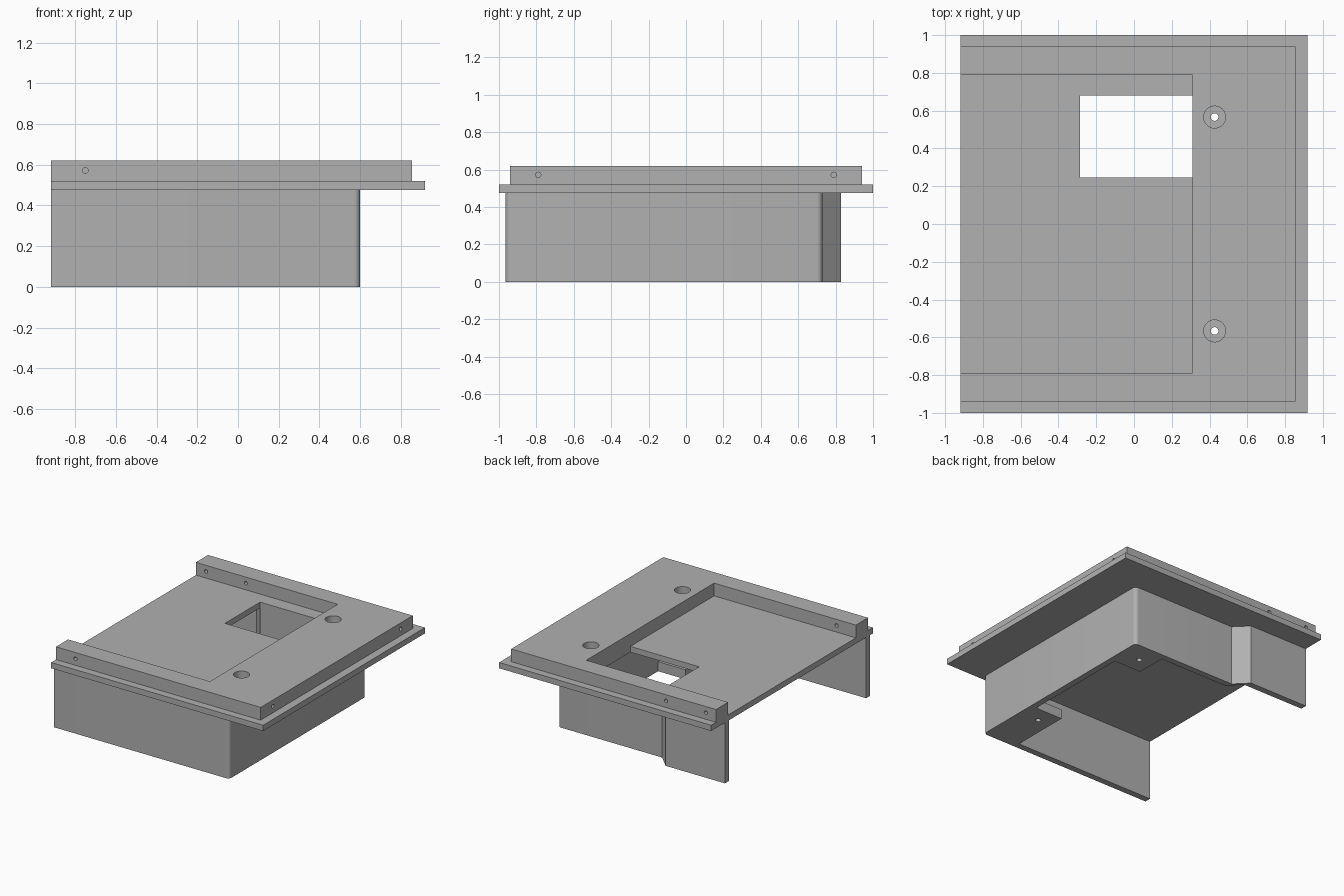
import bpy
import bmesh
from math import sin, cos, pi, radians
from mathutils import Matrix, Vector

cube = bpy.data.objects.get("Cube")
if cube:
    bpy.data.objects.remove(cube, do_unlink=True)

grey = bpy.data.materials.new("plain_grey")
grey.use_nodes = True
grey.diffuse_color = (0.44, 0.44, 0.44, 1)
grey.node_tree.nodes["Principled BSDF"].inputs["Base Color"].default_value = grey.diffuse_color

END = 0.918           # half length in x; the -x end is open
FLANGE_Z = 0.475
RAIL_Z = 0.52
TOP_Z = 0.62
WALL = 0.05
SCREW_X, SCREW_Y = 0.427, 0.566


def finish(name, bm):
    bmesh.ops.recalc_face_normals(bm, faces=bm.faces)
    mesh = bpy.data.meshes.new(name)
    bm.to_mesh(mesh)
    bm.free()
    mesh.materials.append(grey)
    obj = bpy.data.objects.new(name, mesh)
    bpy.context.collection.objects.link(obj)
    return obj


def extrude(name, outline, z0, z1):
    """Extrude a flat outline from z0 up to z1."""
    bm = bmesh.new()
    face = bm.faces.new([bm.verts.new((x, y, z0)) for x, y in outline])
    new = bmesh.ops.extrude_face_region(bm, geom=[face])["geom"]
    bmesh.ops.translate(bm, vec=(0, 0, z1 - z0),
                        verts=[v for v in new if isinstance(v, bmesh.types.BMVert)])
    return finish(name, bm)


def block(name, x0, x1, y0, y1, z0, z1):
    return extrude(name, [(x0, y0), (x1, y0), (x1, y1), (x0, y1)], z0, z1)


def drill(center, radius, depth, axis, sides=24):
    """Cylinder cutter along an axis."""
    bm = bmesh.new()
    turn = Vector((0, 0, 1)).rotation_difference(Vector(axis)).to_matrix().to_4x4()
    bmesh.ops.create_cone(bm, cap_ends=True, segments=sides, radius1=radius,
                          radius2=radius, depth=depth,
                          matrix=Matrix.Translation(center) @ turn)
    cutter = finish("drill_cutter", bm)
    cutter.hide_render = True
    return cutter


def cut(obj, cutters):
    """Subtract the cutters, apply, and remove them."""
    bpy.context.view_layer.objects.active = obj
    for cutter in cutters:
        mod = obj.modifiers.new("cut", 'BOOLEAN')
        mod.operation = 'DIFFERENCE'
        mod.solver = 'EXACT'
        mod.object = cutter
        bpy.ops.object.modifier_apply(modifier=mod.name)
        bpy.data.objects.remove(cutter, do_unlink=True)


def arc(cx, cy, r, start, steps=8):
    return [(cx + r * cos(start + pi / 2 * i / steps),
             cy + r * sin(start + pi / 2 * i / steps)) for i in range(steps + 1)]


# Flange plate with the window and screw access holes
flange = block("flange_plate", -END, END, -1, 1, FLANGE_Z, RAIL_Z)
window = block("window_cutter", -0.285, 0.31, 0.245, 0.68, FLANGE_Z - 0.1, TOP_Z)
window.hide_render = True
cut(flange, [window] + [drill((SCREW_X, s * SCREW_Y, RAIL_Z), 0.058, 0.4, (0, 0, 1), 32)
                        for s in (-1, 1)])

# Raised frame, open toward -x
frame = extrude("raised_frame",
                [(-END, -0.94), (0.855, -0.94), (0.855, 0.94), (-END, 0.94),
                 (-END, 0.79), (0.31, 0.79), (0.31, -0.79), (-END, -0.79)],
                RAIL_Z, TOP_Z)
pin_z, pin_r = 0.572, 0.014
cutters = [drill((SCREW_X, s * SCREW_Y, TOP_Z), 0.058, 0.4, (0, 0, 1), 32) for s in (-1, 1)]
cutters += [drill((0.855, s * 0.79, pin_z), pin_r, 0.2, (1, 0, 0)) for s in (-1, 1)]
cutters += [drill((x, s * 0.865, pin_z), pin_r, 0.3, (0, 1, 0))
            for x, s in ((-0.75, -1), (-0.83, 1), (-0.485, 1))]
cut(frame, cutters)

# Skirt wall with rounded corners and one angled jog, open toward -x
r = 0.03
outer = [(-END, -0.965)] + arc(0.6 - r, -0.965 + r, r, -pi / 2) \
    + arc(0.6 - r, 0.73 - r, r, 0) \
    + [(-0.305, 0.73), (-0.405, 0.83), (-END, 0.83)]
inner = [(-END, 0.83 - WALL), (-0.385, 0.78), (-0.285, 0.68),
         (0.55, 0.68), (0.55, -0.915), (-END, -0.915)]
skirt = extrude("skirt_wall", outer + inner, 0, FLANGE_Z)

# Screw tabs in the two closed corners
tabs = []
for name, y0, y1, side in (("back_screw_tab", 0.44, 0.68, 1),
                           ("front_screw_tab", -0.915, -0.44, -1)):
    tab = block(name, 0.312, 0.55, y0, y1, 0, 0.075)
    cut(tab, [drill((SCREW_X, side * SCREW_Y, 0), 0.02, 0.4, (0, 0, 1))])
    tabs.append(tab)

# Smooth the round parts only
bpy.ops.object.select_all(action='DESELECT')
for obj in [flange, frame, skirt] + tabs:
    obj.select_set(True)
bpy.context.view_layer.objects.active = skirt
bpy.ops.object.shade_smooth_by_angle(angle=radians(30))
